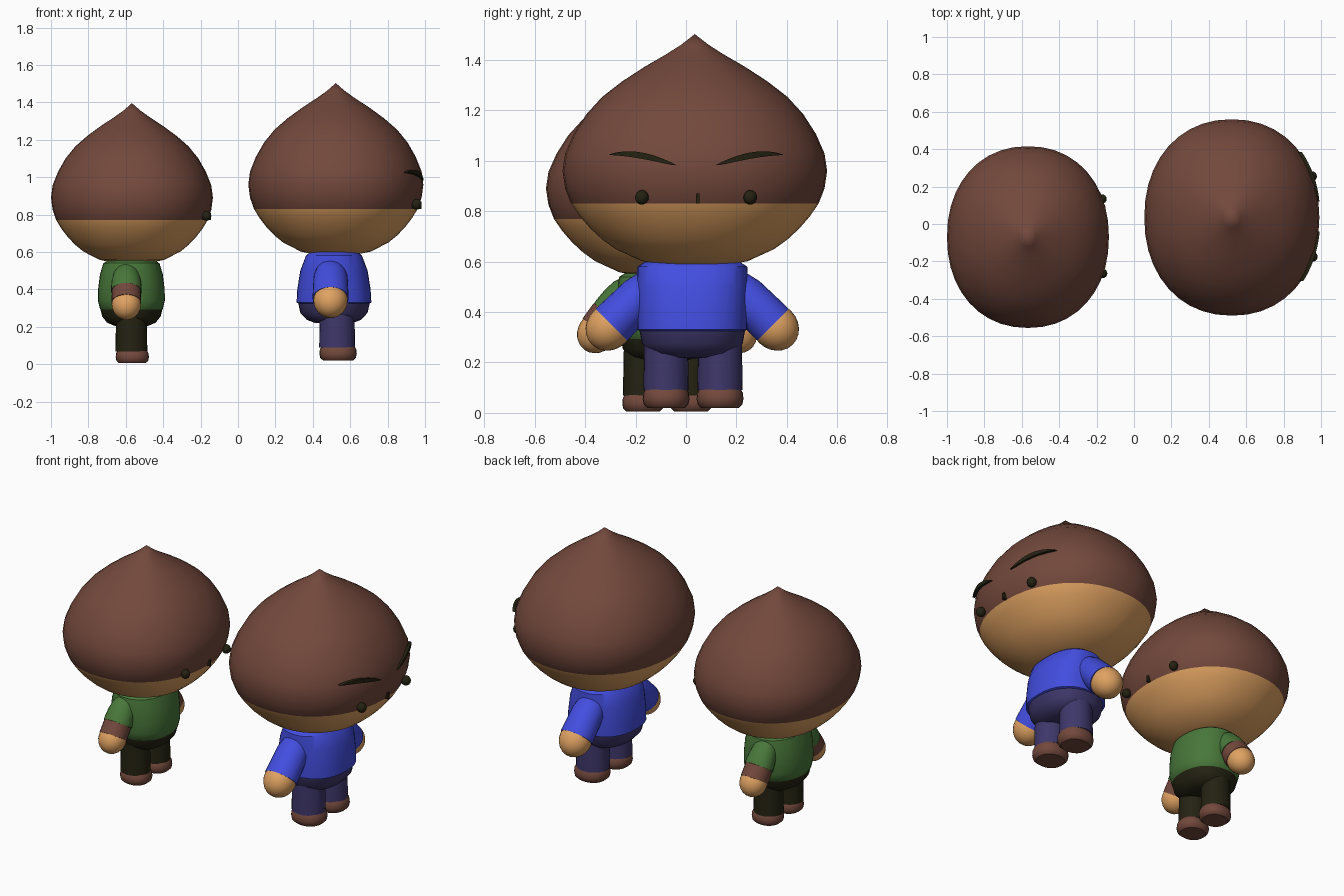
import bpy, bmesh, math
from mathutils import Vector, Matrix

cube = bpy.data.objects.get("Cube")
if cube:
    bpy.data.objects.remove(cube)


def material(name, *rgb):
    m = bpy.data.materials.new(name)
    m.use_nodes = True
    m.diffuse_color = (*rgb, 1)
    bsdf = next(n for n in m.node_tree.nodes if n.type == 'BSDF_PRINCIPLED')
    bsdf.inputs["Base Color"].default_value = (*rgb, 1)
    return m


BROWN = material("chestnut_brown", .17, .065, .045)
SKIN = material("tan_skin", .74, .36, .12)
BLUE = material("shirt_blue", .055, .075, .74)
NAVY = material("trouser_navy", .048, .038, .145)
GREEN = material("shirt_green", .065, .185, .042)
DARK = material("dark_olive", .018, .016, .006)


def finish(bm, name, mats):
    bmesh.ops.remove_doubles(bm, verts=bm.verts, dist=.0002)
    bmesh.ops.recalc_face_normals(bm, faces=bm.faces)
    me = bpy.data.meshes.new(name)
    bm.to_mesh(me)
    bm.free()
    for m in mats:
        me.materials.append(m)
    ob = bpy.data.objects.new(name, me)
    bpy.context.collection.objects.link(ob)
    bpy.ops.object.select_all(action='DESELECT')
    ob.select_set(True)
    bpy.context.view_layer.objects.active = ob
    bpy.ops.object.shade_smooth_by_angle(angle=math.radians(40))
    return ob


def power(v, p):
    return math.copysign(abs(v) ** p, v)


def loft(name, mats, rings, matrix, segs=32, p=1.0, split=None):
    """Stack of (rx, ry, z) rings; p under 1 squares them off."""
    bm = bmesh.new()
    loops = []
    for rx, ry, z in rings:
        loops.append([bm.verts.new(matrix @ Vector((
            rx * power(math.cos(a), p), ry * power(math.sin(a), p), z)))
            for a in (math.tau * i / segs for i in range(segs))])
    for k, (lo, hi) in enumerate(zip(loops, loops[1:])):
        for i in range(segs):
            j = (i + 1) % segs
            f = bm.faces.new((lo[i], lo[j], hi[j], hi[i]))
            if split is not None and rings[k][2] < split - .001:
                f.material_index = 1
    return finish(bm, name, mats)


def ball(name, mat, matrix, segs=24):
    bm = bmesh.new()
    bmesh.ops.create_uvsphere(bm, u_segments=segs, v_segments=segs // 2, radius=1, matrix=matrix)
    return finish(bm, name, [mat])


def place(x, y, z, sx=1, sy=1, sz=1):
    return Matrix.Translation((x, y, z)) @ Matrix.Diagonal((sx, sy, sz, 1))


# Head outline: (fraction of full radius, height)
HEAD = [(0, .58), (.2, .583), (.4, .602), (.6, .65), (.7, .688), (.787, .73),
        (.87, .78), (.935, .83), (.98, .89), (1, .96), (.98, 1.03), (.915, 1.107),
        (.82, 1.185), (.7, 1.254), (.55, 1.315), (.38, 1.373), (.21, 1.425),
        (.1, 1.462), (0, 1.503)]
HEAD_RX, HEAD_RY, HEAD_P, HAIRLINE = .468, .525, .93, .83


def face_x(y, z):
    """Front of the head surface, relative to the head axis."""
    for (r0, z0), (r1, z1) in zip(HEAD, HEAD[1:]):
        if z0 <= z <= z1:
            r = r0 + (r1 - r0) * (z - z0) / (z1 - z0)
    e = 2 / HEAD_P
    return HEAD_RX * max(r ** e - abs(y / HEAD_RY) ** e, 0) ** (1 / e)


def head(tag, matrix, brows):
    loft(tag + "head", [BROWN, SKIN], [(HEAD_RX * r, HEAD_RY * r, z) for r, z in HEAD],
         matrix, 40, HEAD_P, HAIRLINE)
    for side, word in ((1, "left_"), (-1, "right_")):
        y = .005 + side * .215
        ball(tag + word + "eye", DARK,
             matrix @ place(face_x(y, .855) + .018, y, .855, .028, .027, .029), 16)
        if brows:
            eyebrow(tag + word + "eyebrow", matrix, side)
    bm = bmesh.new()
    bmesh.ops.create_cube(bm, size=1, matrix=matrix @ place(
        face_x(0, .85) + .003, .012, .85, .02, .015, .04))
    finish(bm, tag + "nose", [DARK])


def eyebrow(name, matrix, side, steps=14):
    """Thin tapered arc that follows the forehead."""
    bm = bmesh.new()
    rows = []
    for i in range(steps + 1):
        t = i / steps
        y = .005 + side * (.08 + .265 * t)
        z = .983 + .045 * math.sin(t * math.pi * .62)
        h = .012 * math.sin(math.pi * t) ** .7 + .0005 if 0 < i < steps else .0005
        x = face_x(y, z) + .008 + .014 * t
        rows.append([bm.verts.new(matrix @ Vector((x + dx, y, z + dz)))
                     for dx, dz in ((0, -h), (0, h), (-.02, h), (-.02, -h))])
    for a, b in zip(rows, rows[1:]):
        for i in range(4):
            j = (i + 1) % 4
            bm.faces.new((a[i], a[j], b[j], b[i]))
    bm.faces.new(rows[0])
    bm.faces.new(rows[-1])
    finish(bm, name, [DARK])


def arm(tag, side, x, y, end, angle, length, r, shirt, cuff=0):
    """Sleeve from the shoulder to the wrist, optional cuff, and a round hand."""
    d = Vector((0, side * math.cos(angle), -math.sin(angle)))
    wrist = Vector((x, y + side * end[0], end[1]))
    turn = d.to_track_quat('Z', 'Y').to_matrix().to_4x4()
    m = Matrix.Translation(wrist - d * length) @ turn
    top = length - cuff
    shape = [(0, 0), (.5, .015), (.82, .06), (.95, .11), (1, top - .02), (1, top), (.8, top), (0, top)]
    loft(tag + "sleeve", [shirt], [(r * 1.08 * f, r * f, z) for f, z in shape], m, 24)
    if cuff:
        shape = [(0, top - .01), (.9, top - .01), (1.02, top), (1.04, length), (.8, length), (0, length)]
        loft(tag + "cuff", [BROWN], [(r * f, r * f, z) for f, z in shape], m, 24)
    ball(tag + "hand", SKIN, m @ place(0, 0, length + .012, r * 1.03, r * 1.01, r * 1.12))


def leg(tag, side, x, y, z, s, trousers):
    y += side * .107 * s
    loft(tag + "leg", [trousers], [(0, 0, .09), (.096, .09, .09), (.094, .088, .2), (.09, .086, .3), (0, 0, .3)],
         place(x, y, z, s, s, s), 24)
    sole = [(0, .02), (.8, .02), (.95, .033), (1, .055), (.97, .08), (.86, .098), (0, .105)]
    loft(tag + "foot", [BROWN], [(.1 * f, .093 * f, h) for f, h in sole],
         place(x + .005, y, z, s, s, s), 24, .9)


# Taller figure in blue, facing +x
x, y = .513, .025
head("tall_", place(.523, .035, 0), True)
loft("tall_shirt", [BLUE], [(0, 0, .325), (.19, .205, .325), (.2, .218, .33), (.196, .22, .4),
                            (.18, .221, .5), (.15, .218, .58), (.12, .18, .605), (0, 0, .61)],
     place(x, y, 0), p=.85)
loft("tall_hips", [NAVY], [(0, 0, .215), (.1, .12, .22), (.145, .17, .237), (.18, .2, .275),
                           (.192, .21, .33), (0, 0, .34)], place(x, y, 0), p=.9)
for side, word in ((1, "tall_left_"), (-1, "tall_right_")):
    arm(word, side, .495, y, (.32, .35), math.radians(45), .27, .089, BLUE)
    leg(word, side, .53, .028, 0, 1, NAVY)

# Shorter figure in green, facing +x
x, y = -.57, -.075
head("short_", place(-.567, -.07, -.002, .925, .925, .93), False)
loft("short_shirt", [GREEN], [(0, 0, .285), (.155, .175, .285), (.168, .186, .295), (.179, .197, .34),
                              (.178, .2, .4), (.168, .2, .48), (.15, .19, .54), (.11, .15, .565), (0, 0, .57)],
     place(x, y, 0), p=.9)
loft("short_hips", [DARK], [(0, 0, .2), (.09, .11, .205), (.13, .15, .222), (.156, .176, .255),
                            (.166, .184, .295), (0, 0, .3)], place(x, y, 0), p=.9)
for side, word in ((1, "short_left_"), (-1, "short_right_")):
    arm(word, side, -.597, y, (.271, .329), math.radians(55), .25, .076, GREEN, .075)
    leg(word, side, -.57, y, -.012, .89, DARK)
